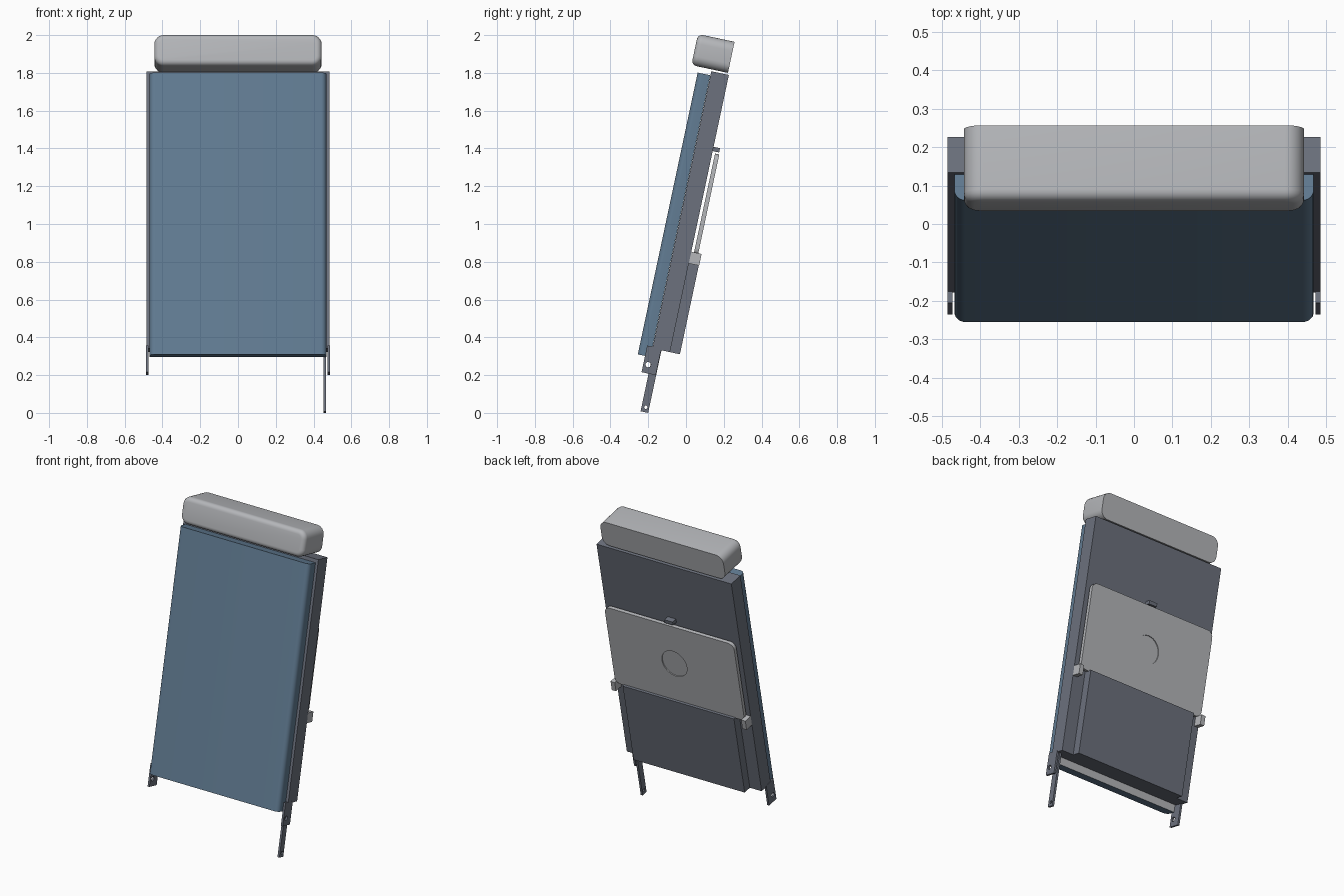
import bpy, bmesh, math
from mathutils import Matrix, Vector

if "Cube" in bpy.data.objects:
    bpy.data.objects.remove(bpy.data.objects["Cube"])

# Everything is laid out upright, then reclined: x across, v depth (front is low), u along the back
RECLINE = Matrix.Rotation(math.radians(-12), 4, 'X')


def material(name, rgb):
    m = bpy.data.materials.new(name)
    m.diffuse_color = (*rgb, 1)
    m.use_nodes = True
    m.node_tree.nodes["Principled BSDF"].inputs["Base Color"].default_value = m.diffuse_color
    return m


BLUE = material("blue fabric", (0.12, 0.20, 0.29))
LIGHT = material("light grey", (0.46, 0.47, 0.49))
DARK = material("slate grey", (0.150, 0.166, 0.205))


def finish(bm, name, mats, smooth=False):
    bmesh.ops.recalc_face_normals(bm, faces=bm.faces)
    me = bpy.data.meshes.new(name)
    bm.to_mesh(me)
    bm.free()
    ob = bpy.data.objects.new(name, me)
    bpy.context.collection.objects.link(ob)
    for m in mats:
        me.materials.append(m)
    ob.matrix_world = RECLINE
    if smooth:
        activate(ob)
        bpy.ops.object.shade_smooth_by_angle(angle=math.radians(35))
    return ob


def activate(ob):
    bpy.ops.object.select_all(action='DESELECT')
    ob.select_set(True)
    bpy.context.view_layer.objects.active = ob


def box_bm(x, v, u):
    bm = bmesh.new()
    bmesh.ops.create_cube(bm, size=1)
    for p in bm.verts:
        p.co = Vector([(a + b) / 2 + c * (b - a) for c, (a, b) in zip(p.co, (x, v, u))])
    return bm


def box(name, x, v, u, mat):
    return finish(box_bm(x, v, u), name, [mat])


def round_edges(bm, rule, radius, segments=6):
    edges = [e for e in bm.edges if rule(e.verts[0].co, e.verts[1].co)]
    bmesh.ops.bevel(bm, geom=edges, offset=radius, segments=segments,
                    profile=0.5, affect='EDGES', clamp_overlap=True)


def along(axis):
    return lambda a, b: all(abs(a[i] - b[i]) < 1e-5 for i in range(3) if i != axis)


def drill(ob, centre, radius, depth, axis):
    """Cut a round hole or recess and discard the cutter."""
    bm = bmesh.new()
    bmesh.ops.create_cone(bm, cap_ends=True, segments=32, radius1=radius,
                          radius2=radius, depth=depth,
                          matrix=Matrix.Translation(centre) @ Matrix.Rotation(math.pi / 2, 4, axis))
    cutter = finish(bm, "cutter", [])
    cutter.hide_render = True
    mod = ob.modifiers.new("hole", 'BOOLEAN')
    mod.operation = 'DIFFERENCE'
    mod.solver = 'EXACT'
    mod.object = cutter
    activate(ob)
    bpy.ops.object.modifier_apply(modifier=mod.name)
    bpy.data.objects.remove(cutter)


# Cushion: rounded front uprights, grey backing on the rear face
bm = box_bm((-0.468, 0.468), (-0.314, -0.246), (0.25, 1.775))
round_edges(bm, lambda a, b: along(2)(a, b) and a.y < -0.3, 0.028)
bm.normal_update()
for f in bm.faces:
    if f.normal.y > 0.9:
        f.material_index = 1
finish(bm, "back_cushion", [BLUE, LIGHT], smooth=True)

# Headrest: rounded outline, soft front rim, flat rear
bm = box_bm((-0.443, 0.443), (-0.355, -0.157), (1.807, 1.975))
round_edges(bm, along(1), 0.05)
round_edges(bm, lambda a, b: max(a.y, b.y) < -0.354, 0.028, 5)
finish(bm, "headrest", [LIGHT], smooth=True)

# Rear shell and the thicker pocket below the tray
box("back_shell", (-0.485, 0.485), (-0.245, -0.15), (0.297, 1.797), DARK)
box("lower_pocket", (-0.40, 0.40), (-0.152, -0.096), (0.297, 0.83), DARK)

# Folded tray with rounded corners and a cup recess
bm = box_bm((-0.465, 0.465), (-0.135, -0.112), (0.825, 1.375))
round_edges(bm, along(1), 0.04)
tray = finish(bm, "tray_table", [LIGHT])
drill(tray, (0, -0.112, 1.10), 0.09, 0.012, 'X')
activate(tray)
bpy.ops.object.shade_smooth_by_angle(angle=math.radians(35))

# Tray latch
box("tray_latch", (-0.03, 0.03), (-0.151, -0.115), (1.385, 1.408), DARK)

# Tray hinges and lower mounting brackets on both sides
for side, s in (("left", -1), ("right", 1)):
    box(side + "_tray_hinge", sorted((s * 0.455, s * 0.485)), (-0.151, -0.094), (0.777, 0.84), LIGHT)
    bracket = box(side + "_bracket", sorted((s * 0.473, s * 0.486)),
                  (-0.275, -0.198), (0.162, 0.306), DARK)
    drill(bracket, (s * 0.48, -0.249, 0.208), 0.014, 0.1, 'Y')

# Single long recline link
link = box("recline_link", (0.452, 0.466), (-0.237, -0.196), (-0.0417, 0.33), DARK)
drill(link, (0.459, -0.214, -0.015), 0.009, 0.1, 'Y')
